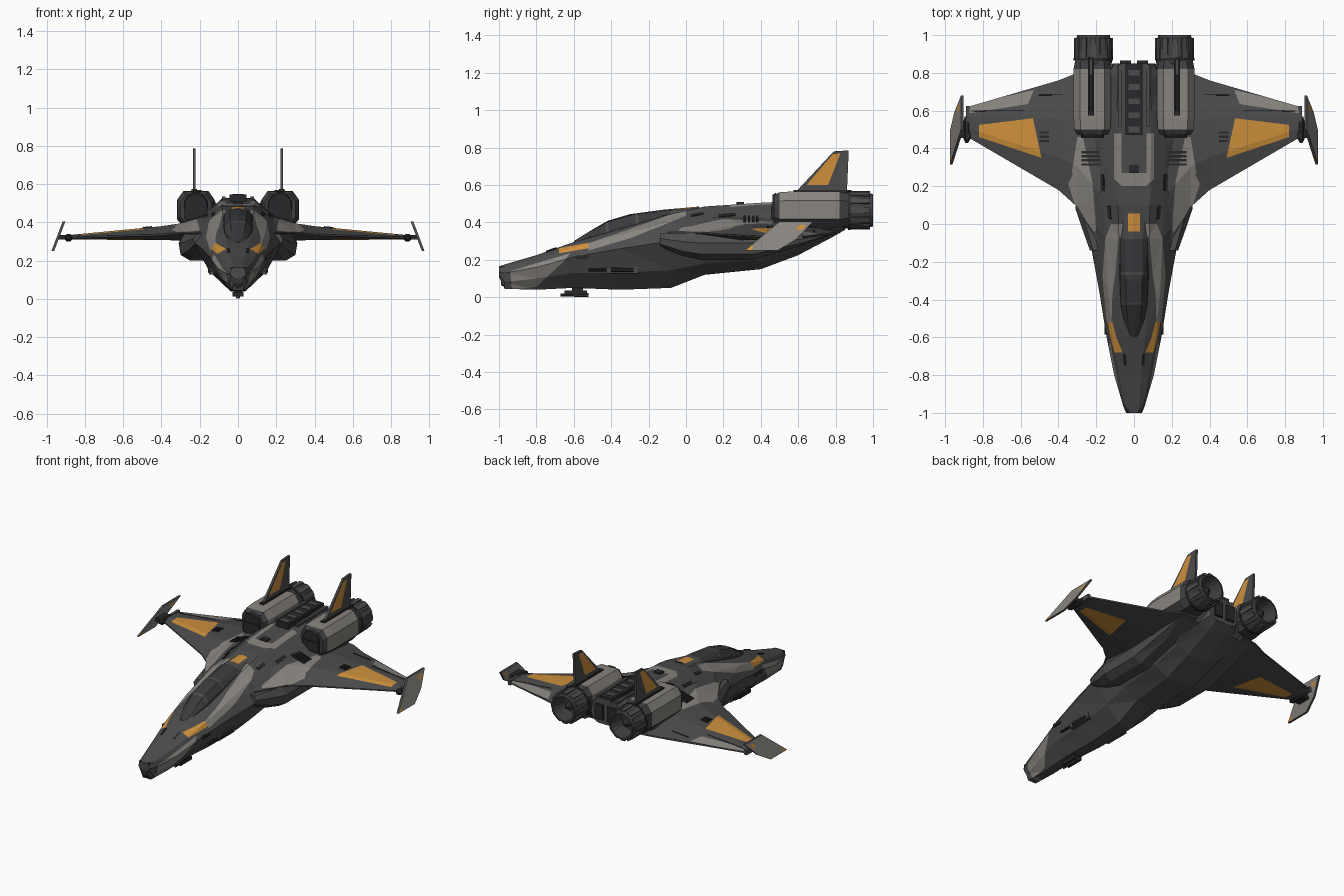
import bpy, bmesh, math
from mathutils import Vector, Matrix
from mathutils.bvhtree import BVHTree

if "Cube" in bpy.data.objects:
    bpy.data.objects.remove(bpy.data.objects["Cube"])

COLOURS = [("hull_dark_grey", (0.072, 0.072, 0.074)), ("panel_light_grey", (0.25, 0.235, 0.215)),
           ("marking_gold", (0.62, 0.28, 0.045)), ("canopy_glass", (0.042, 0.043, 0.046)),
           ("mechanical_black", (0.022, 0.022, 0.024)), ("engine_grey", (0.05, 0.05, 0.052))]
HULL, LIGHT, GOLD, GLASS, BLACK, ENGINE = range(6)
MATS = []
for n, c in COLOURS:
    m = bpy.data.materials.new(n)
    m.diffuse_color = (*c, 1)
    m.use_nodes = True
    m.node_tree.nodes["Principled BSDF"].inputs["Base Color"].default_value = m.diffuse_color
    MATS.append(m)
TREES = []


def solid(rings, mat=HULL):
    """Closed loft through rings of 3D points."""
    bm = bmesh.new()
    vs = [[bm.verts.new(p) for p in r] for r in rings]
    n = len(vs[0])
    for a, b in zip(vs, vs[1:]):
        for i in range(n):
            bm.faces.new((a[i], a[(i + 1) % n], b[(i + 1) % n], b[i]))
    bm.faces.new(vs[0])
    bm.faces.new(vs[-1])
    bmesh.ops.triangulate(bm, faces=bm.faces[:])
    bmesh.ops.recalc_face_normals(bm, faces=bm.faces[:])
    for f in bm.faces:
        f.material_index = mat
    return bm


def paint(bm, poly, mat, axis='z', side=1):
    """Cut a convex outline through the faces and colour the inside."""
    pr = (lambda v: (v.x, v.y)) if axis == 'z' else (lambda v: (v.y, v.z))
    up = (lambda x, y: Vector((x, y, 0))) if axis == 'z' else (lambda x, y: Vector((0, x, y)))
    lo = [min(p[i] for p in poly) for i in (0, 1)]
    hi = [max(p[i] for p in poly) for i in (0, 1)]

    def near():
        bm.normal_update()
        out = []
        for f in bm.faces:
            q = [pr(v.co) for v in f.verts]
            if axis == 'z' and f.normal.z * side < 0.05:
                continue
            if all(min(p[i] for p in q) < hi[i] and max(p[i] for p in q) > lo[i] for i in (0, 1)):
                out.append(f)
        return out
    pairs = list(zip(poly, poly[1:] + poly[:1]))
    for a, b in pairs:
        fs = near()
        geom = list({e for f in fs for e in f.edges}) + list({v for f in fs for v in f.verts}) + fs
        bmesh.ops.bisect_plane(bm, geom=geom, dist=1e-5, plane_co=up(*a), plane_no=up(b[1] - a[1], a[0] - b[0]))
    for f in near():
        c = pr(f.calc_center_median())
        s = [(b[0] - a[0]) * (c[1] - a[1]) - (b[1] - a[1]) * (c[0] - a[0]) for a, b in pairs]
        if min(s) > 0 or max(s) < 0:
            f.material_index = mat


def finish(name, bm, mirror=True, hull=False):
    if hull:
        TREES.append(BVHTree.FromBMesh(bm))
    if mirror:
        mid = [f for f in bm.faces if all(abs(v.co.x) < 1e-6 for v in f.verts)]
        bmesh.ops.delete(bm, geom=mid, context='FACES')
    me = bpy.data.meshes.new(name)
    bm.to_mesh(me)
    bm.free()
    for m in MATS:
        me.materials.append(m)
    ob = bpy.data.objects.new(name, me)
    bpy.context.collection.objects.link(ob)
    if mirror:
        ob.modifiers.new("mirror", 'MIRROR')


def box(name, c, s, mat, mirror=True, rot=Matrix()):
    x, y, z = (k / 2 for k in s)
    rings = [[(-x, t, -z), (x, t, -z), (x, t, z), (-x, t, z)] for t in (-y, y)]
    bm = solid(rings, mat)
    bm.transform(Matrix.Translation(c) @ rot.to_4x4())
    finish(name, bm, mirror)


def lathe(name, prof, cx, cz, n, mat, mirror=True):
    rings = [[(cx + r * math.cos(2 * math.pi * (i + .5) / n), y, cz + r * math.sin(2 * math.pi * (i + .5) / n))
              for i in range(n)] for y, r in prof]
    finish(name, solid(rings, mat), mirror)


def plate(name, x, y, sx, sy, h, mat):
    """Box laid onto the highest hull surface at x, y."""
    hits = [t.ray_cast(Vector((x, y, 2)), Vector((0, 0, -1))) for t in TREES]
    hit = max((k for k in hits if k[0]), key=lambda k: k[0].z)
    rot = Vector((0, 0, 1)).rotation_difference(hit[1]).to_matrix()
    box(name, hit[0], (sx, sy, 2 * h), mat, True, rot)


# Fuselage: y, then (half width, z) of belly, lower side, chine, shoulder, top
BODY = [(-1, .02, .11, .035, .12, .042, .135, .035, .155, .02, .165),
        (-.97, .03, .045, .045, .08, .055, .13, .045, .165, .025, .175),
        (-.8, .03, .04, .08, .10, .105, .16, .08, .205, .04, .225),
        (-.6, .035, .05, .11, .13, .145, .215, .115, .265, .06, .295),
        (-.35, .04, .04, .13, .13, .185, .26, .14, .335, .075, .365),
        (-.08, .05, .05, .15, .145, .235, .30, .15, .405, .08, .445),
        (.1, .06, .12, .16, .18, .28, .33, .16, .43, .085, .485),
        (.4, .07, .15, .17, .20, .30, .34, .17, .45, .09, .505),
        (.6, .07, .225, .16, .26, .30, .36, .17, .46, .09, .515),
        (.78, .06, .32, .14, .34, .28, .37, .14, .47, .085, .525),
        (.85, .06, .36, .10, .38, .11, .42, .105, .48, .07, .527)]
body = solid([[(0, r[0], r[2])] + [(r[i], r[0], r[i + 1]) for i in (1, 3, 5, 7, 9)] + [(0, r[0], r[10])]
              for r in BODY])

# Wing: x, leading y, trailing y, z of edge, thickness above and below
WING = [(.18, -.12, .82, .345, .085, .05), (.30, .09, .80, .345, .05, .04),
        (.40, .18, .76, .335, .045, .027), (.88, .46, .62, .32, .014, .01)]
wing = solid([[(x, a + (b - a) * t, z + k) for t, k in
               ((0, -.004), (0, .004), (.3, u), (.65, u), (1, .006), (1, -.004), (.65, -d), (.3, -d))]
              for x, a, b, z, u, d in WING])

# Painted panels on body and wing
TOP_PAINT = [([(.20, -.03), (.25, -.1), (.31, .09), (.37, .17), (.32, .27), (.22, .22)], LIGHT),
             ([(.22, .22), (.33, .27), (.30, .46), (.27, .46)], LIGHT),
             ([(.065, .2), (.105, .24), (.105, .48), (.065, .48)], LIGHT),
             ([(0, .2), (.065, .2), (.065, .27), (0, .27)], LIGHT)]
for poly, m in TOP_PAINT:
    paint(body, poly, m)
    paint(wing, poly, m)
for poly, m in [([(-.94, .14), (-.93, .04), (-.80, .055), (-.66, .185), (-.62, .235)], LIGHT),
                ([(-.68, .235), (-.52, .262), (-.52, .292), (-.68, .262)], GOLD),
                ([(-.52, .25), (-.3, .315), (-.3, .365), (-.52, .29)], LIGHT),
                ([(-.3, .315), (0, .435), (0, .472), (-.3, .365)], LIGHT)]:
    paint(body, poly, m, 'x')
GOLD_WING = [(.535, .56), (.82, .525), (.82, .46), (.49, .35)]
paint(wing, GOLD_WING, GOLD)
paint(wing, GOLD_WING, GOLD, side=-1)
paint(wing, [(.53, .71), (.88, .63), (.88, .585), (.56, .635)], LIGHT)
finish("fuselage", body, hull=True)
finish("wings", wing, hull=True)

# Canopy with frame bars and gold rear marking
CANOPY = [(-.6, .03, .27, .30), (-.5, .06, .29, .362), (-.42, .075, .31, .408), (-.3, .08, .34, .444),
          (-.12, .08, .40, .468), (.07, .065, .45, .485)]
can = solid([[(0, y, b), (w, y, b), (w * .92, y, b + (t - b) * .55), (w * .55, y, t - .006), (0, y, t)]
             for y, w, b, t in CANOPY], GLASS)
for a, b in ((-.43, -.415), (-.27, -.255), (-.08, .08)):
    paint(can, [(-.01, a), (.2, a), (.2, b), (-.01, b)], HULL)
paint(can, [(-.01, -.04), (.032, -.04), (.032, .055), (-.01, .055)], GOLD)
finish("canopy", can, hull=True)

# Side pods under the wing roots
POD = [(.12, .20), (.25, .20), (.30, .23), (.31, .29), (.28, .34), (.12, .34)]
finish("side_pods", solid([[(.14 + (x - .14) * k, y, .34 + (z - .34) * h) for x, z in POD] for y, k, h in
                           ((-.14, .55, .5), (-.02, .8, .85), (.08, 1, 1), (.36, 1, 1), (.6, .95, .5), (.78, .85, .02))]))

# Engine cowls, light on the upper side
OCT = [(-.06, -.095), (.06, -.095), (.1, -.05), (.1, .05), (.065, .098), (-.065, .098), (-.098, .05), (-.098, -.05)]
cowl = solid([[(.22 + x * k, y, .467 + z * k) for x, z in OCT] for y, k in
              ((.47, .8), (.50, .96), (.56, 1), (.82, 1), (.87, .9))], ENGINE)
for f in cowl.faces:
    c = f.calc_center_median()
    if .5 < c.y < .82 and c.z > .43 and abs(f.normal.y) < .5:
        f.material_index = LIGHT
finish("engine_cowls", cowl, hull=True)
lathe("cowl_intakes", [(.462, .045), (.462, .06), (.48, .07)], .22, .49, 12, BLACK)
box("cowl_intake_blocks", (.22, .485, .45), (.12, .06, .07), BLACK)
lathe("engine_nozzles", [(.83, .08), (.85, .098), (.88, .102), (.95, .097), (1, .088), (1, .078), (.94, .068),
                         (.90, .06), (.90, .003)], .215, .465, 20, ENGINE)
lathe("nozzle_cores", [(.89, .03), (.94, .028), (.97, .008)], .215, .465, 12, BLACK)
for k in range(12):
    rot = Matrix.Rotation(k * math.pi / 6, 3, 'Y')
    box("nozzle_petal", Vector((.215, .925, .465)) + rot @ Vector((.098, 0, 0)), (.01, .12, .03), HULL, True, rot)
lathe("nozzle_rings", [(.865, .095), (.865, .106), (.88, .106), (.88, .095)], .215, .465, 20, BLACK)

# Tail fins
fin = solid([[(x, y, z) for y, z in ((.58, .555), (.79, .78), (.87, .785), (.86, .555))] for x in (.221, .236)])
paint(fin, [(.645, .60), (.785, .765), (.825, .768), (.76, .60)], GOLD, 'x')
finish("tail_fins", fin)
box("fin_bases", (.228, .73, .566), (.03, .31, .016), BLACK)

# Wingtip winglets and their mounts
tip = solid([[(.975 - (z - .25) * .38 + dx, y, z) for y, z in ((.315, .25), (.49, .25), (.59, .31), (.68, .405), (.50, .405))]
             for dx in (-.014, 0)], LIGHT)
paint(tip, [(.30, .24), (.35, .24), (.36, .275), (.30, .275)], GOLD, 'x')
paint(tip, [(.59, .36), (.62, .36), (.64, .385), (.60, .385)], GOLD, 'x')
for f in tip.faces:
    if abs(f.normal.x) < .5:
        f.material_index = HULL
finish("winglets", tip)
box("winglet_mounts", (.905, .50, .322), (.07, .09, .025), BLACK)
lathe("wingtip_guns", [(.43, .008), (.45, .02), (.53, .022), (.57, .012)], .885, .32, 8, BLACK)
box("wingtip_caps", (.88, .54, .322), (.02, .17, .03), HULL)

# Spine equipment and rear block
box("spine_housing", (0, .66, .525), (.09, .38, .04), BLACK, False)
for i in range(5):
    box("spine_rib", (0, .50 + i * .075, .54), (.06, .03, .016), HULL, False)
box("spine_rails", (.075, .68, .527), (.018, .33, .014), HULL)
box("rear_vents", (.045, .85, .44), (.06, .03, .10), BLACK)
box("spine_sensor", (0, .29, .502), (.05, .04, .012), BLACK, False)

# Vent grilles, hatches and panel lines on the upper hull
for i in range(4):
    plate("shoulder_grille_slat", .222, .315 + i * .022, .11, .013, .007, BLACK)
for i in range(3):
    plate("wing_grille_slat", .475, .44 + i * .022, .05, .012, .005, BLACK)
plate("wing_slot", .44, .685, .13, .007, .003, BLACK)
plate("flap_line", .72, .60, .28, .005, .002, BLACK)
plate("shoulder_hatch", .165, .22, .02, .09, .005, BLACK)
plate("neck_hatch", .13, .06, .02, .07, .004, BLACK)
plate("nose_vent", .05, -.72, .012, .06, .004, BLACK)

# Nose tip, cheek guns and belly turret
lathe("nose_sensor", [(-.99, .012), (-.985, .025), (-.95, .03)], 0, .085, 10, BLACK, False)
box("nose_tip_cap", (0, -.985, .15), (.075, .028, .03), BLACK, False)
box("cheek_gun_housings", (.135, -.34, .145), (.035, .17, .035), HULL)
lathe("cheek_gun_barrels", [(-.52, .008), (-.4, .008), (-.4, .014), (-.28, .014)], .145, .145, 8, BLACK)
box("cheek_steps", (.145, -.55, .215), (.02, .07, .018), BLACK)
box("turret_neck", (0, -.58, .04), (.04, .06, .04), BLACK, False)
box("turret_body", (0, -.59, .024), (.055, .12, .022), BLACK, False)
lathe("turret_barrel", [(-.67, .008), (-.6, .008), (-.6, .012), (-.52, .012)], 0, .012, 8, ENGINE, False)
